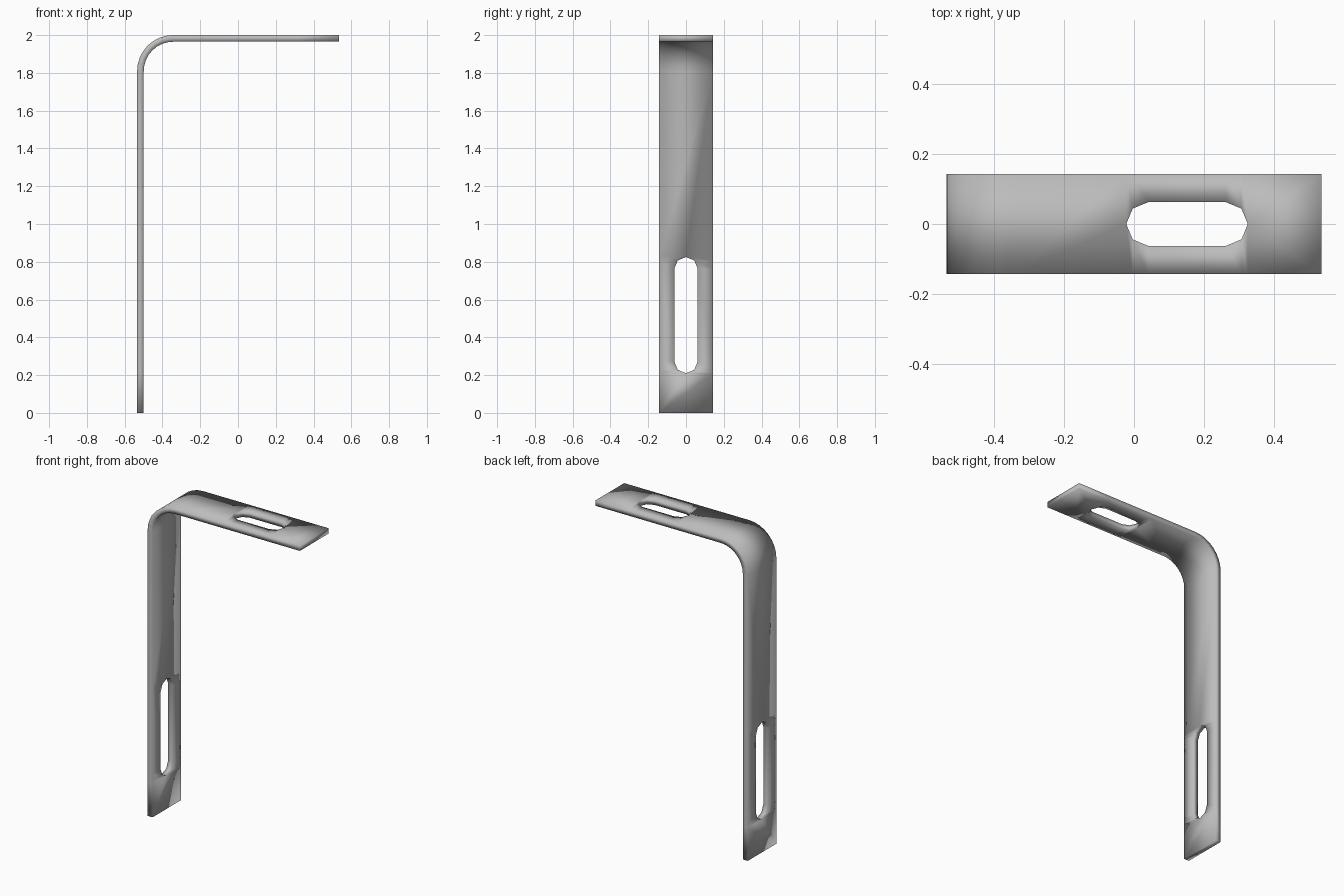
import bpy, bmesh
from math import sin, cos, pi

cube = bpy.data.objects.get("Cube")
if cube:
    bpy.data.objects.remove(cube)

HALF_WIDTH = 0.143
LEFT, RIGHT, TOP = -0.534, 0.534, 2.0
THICKNESS = 0.035
BEND_RADIUS = 0.19
BEND_STEPS = 8
SLOT_RADIUS = 0.062


def slot_stations(start, end):
    """Positions along the strip and slot half-widths, with faceted round ends."""
    angles = [0, pi / 4, pi / 2]
    first = [(start + SLOT_RADIUS * (1 - cos(a)), SLOT_RADIUS * sin(a)) for a in angles]
    last = [(start + end - p, h) for p, h in reversed(first)]
    return first + last


# Cross rows along the outer surface: x, z, slot half-width (None where solid)
stations = [(LEFT, 0, None)]
stations += [(LEFT, z, h) for z, h in slot_stations(0.21, 0.825)]
for i in range(BEND_STEPS + 1):
    a = pi / 2 * i / BEND_STEPS
    stations.append((LEFT + BEND_RADIUS * (1 - cos(a)),
                     TOP - BEND_RADIUS * (1 - sin(a)), None))
stations += [(x, TOP, h) for x, h in slot_stations(-0.022, 0.324)]
stations.append((RIGHT, TOP, None))

# Bent sheet with two slots
bm = bmesh.new()
rows = []
for x, z, h in stations:
    if h is None:
        widths = [HALF_WIDTH, -HALF_WIDTH]
    elif h < 0.001:
        widths = [HALF_WIDTH, 0, -HALF_WIDTH]
    else:
        widths = [HALF_WIDTH, h, -h, -HALF_WIDTH]
    rows.append([bm.verts.new((x, y, z)) for y in widths])

for lower, upper in zip(rows, rows[1:]):
    if len(lower) > 2 and len(upper) > 2:
        bm.faces.new(lower[:2] + upper[1::-1])
        bm.faces.new(lower[-2:] + upper[:-3:-1])
    else:
        bm.faces.new(lower + upper[::-1])

for face in bm.faces:
    face.smooth = True
mesh = bpy.data.meshes.new("angle_bracket")
bm.to_mesh(mesh)
bm.free()
bracket = bpy.data.objects.new("angle_bracket", mesh)
bpy.context.collection.objects.link(bracket)

# Plate thickness, inward from the outer surface
solid = bracket.modifiers.new("plate_thickness", 'SOLIDIFY')
solid.thickness = THICKNESS
solid.offset = -1
solid.use_even_offset = True

# Plain grey metal
color = (0.5, 0.5, 0.5, 1)
metal = bpy.data.materials.new("grey_metal")
metal.use_nodes = True
metal.diffuse_color = color
metal.node_tree.nodes["Principled BSDF"].inputs["Base Color"].default_value = color
mesh.materials.append(metal)
